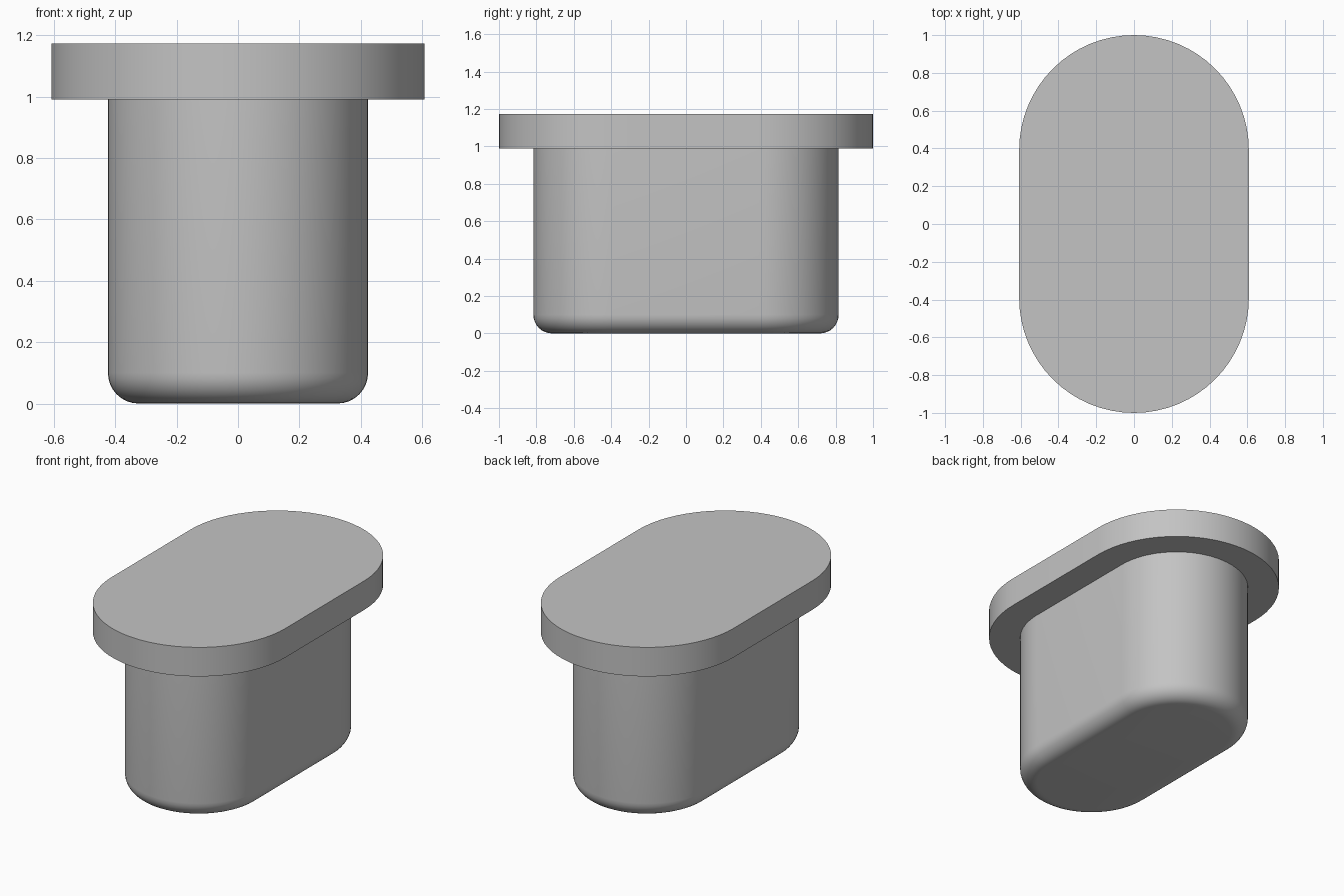
import bpy
import bmesh
import math

if "Cube" in bpy.data.objects:
    bpy.data.objects.remove(bpy.data.objects["Cube"])

SEGMENTS = 32          # steps around each rounded end
CENTRE = 0.392         # y offset of the rounded end centres

grey = bpy.data.materials.new("plain grey")
grey.diffuse_color = (0.55, 0.55, 0.55, 1)
grey.use_nodes = True
grey.node_tree.nodes["Principled BSDF"].inputs["Base Color"].default_value = grey.diffuse_color


def stadium(radius):
    """Outline with straight sides along y and half-round ends."""
    points = []
    for side in (1, -1):
        for i in range(SEGMENTS + 1):
            a = math.pi * i / SEGMENTS
            points.append((side * radius * math.cos(a),
                           side * (CENTRE + radius * math.sin(a))))
    return points


def loft(name, profile):
    """Solid through stadium rings given as (radius, z), from bottom to top."""
    bm = bmesh.new()
    rings = [[bm.verts.new((x, y, z)) for x, y in stadium(r)] for r, z in profile]
    n = len(rings[0])
    for low, high in zip(rings, rings[1:]):
        for i in range(n):
            j = (i + 1) % n
            bm.faces.new((low[i], low[j], high[j], high[i]))
    bm.faces.new(rings[0][::-1])
    bm.faces.new(rings[-1])
    mesh = bpy.data.meshes.new(name)
    bm.to_mesh(mesh)
    bm.free()
    mesh.materials.append(grey)
    obj = bpy.data.objects.new(name, mesh)
    bpy.context.collection.objects.link(obj)
    bpy.ops.object.select_all(action='DESELECT')
    obj.select_set(True)
    bpy.context.view_layer.objects.active = obj
    bpy.ops.object.shade_smooth_by_angle(angle=math.radians(30))
    return obj


# Plug stem with a rounded bottom edge
R, FILLET, STEPS = 0.424, 0.1, 8
stem = [(R - FILLET + FILLET * math.sin(a), FILLET - FILLET * math.cos(a))
        for a in (math.pi / 2 * i / STEPS for i in range(STEPS + 1))]
loft("plug_stem", stem + [(R, 0.99)])

# Flat cap flange
loft("cap_flange", [(0.608, 0.99), (0.608, 1.174)])
